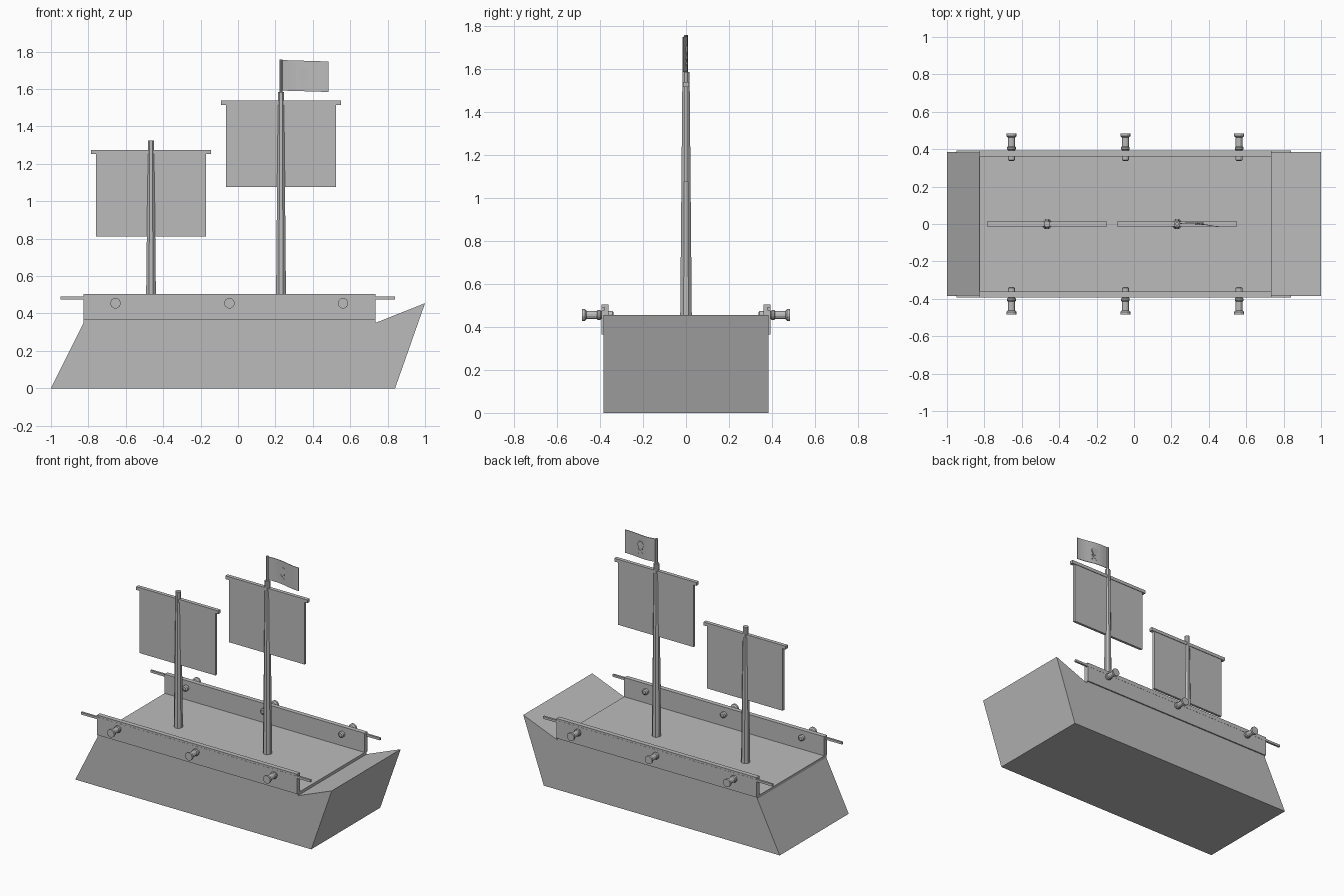
import bpy, bmesh, math
from mathutils import Matrix, Vector

if "Cube" in bpy.data.objects:
    bpy.data.objects.remove(bpy.data.objects["Cube"], do_unlink=True)

grey = bpy.data.materials.new("plain grey")
grey.use_nodes = True
colour = (0.5, 0.5, 0.5, 1)
grey.diffuse_color = colour
grey.node_tree.nodes["Principled BSDF"].inputs["Base Color"].default_value = colour


def finish(name, bm):
    bmesh.ops.recalc_face_normals(bm, faces=bm.faces)
    mesh = bpy.data.meshes.new(name)
    bm.to_mesh(mesh)
    bm.free()
    mesh.materials.append(grey)
    obj = bpy.data.objects.new(name, mesh)
    bpy.context.collection.objects.link(obj)
    return obj


def box(name, x, y, z):
    """Box from (low, high) ranges."""
    bm = bmesh.new()
    bmesh.ops.create_cube(bm, size=1)
    for v in bm.verts:
        v.co = [r[0] if c < 0 else r[1] for c, r in zip(v.co, (x, y, z))]
    return finish(name, bm)


def extrude_profile(name, points, y0, y1):
    """Closed x-z outline extruded along y."""
    bm = bmesh.new()
    face = bm.faces.new([bm.verts.new((x, y0, z)) for x, z in points])
    new = bmesh.ops.extrude_face_region(bm, geom=[face])["geom"]
    bmesh.ops.translate(bm, vec=(0, y1 - y0, 0),
                        verts=[g for g in new if isinstance(g, bmesh.types.BMVert)])
    return finish(name, bm)


def lathe(name, profile, sides, matrix):
    """Capped solid of revolution from (radius, height) pairs."""
    bm = bmesh.new()
    rings = [[bm.verts.new(matrix @ Vector((r * math.cos(a), r * math.sin(a), h)))
              for a in [math.tau * (i + 0.5) / sides for i in range(sides)]]
             for r, h in profile]
    for low, high in zip(rings, rings[1:]):
        for i in range(sides):
            j = (i + 1) % sides
            bm.faces.new((low[i], low[j], high[j], high[i]))
    bm.faces.new(rings[0][::-1])
    bm.faces.new(rings[-1])
    return finish(name, bm)


# Hull with raised bow, and deck slab
extrude_profile("hull", [(-1, 0), (0.84, 0), (1, 0.455), (0.735, 0.35), (-0.825, 0.35)],
                -0.384, 0.384)
box("deck", (-0.825, 0.735), (-0.384, 0.384), (0.345, 0.37))

# Bulwarks, rails and cannons on both sides
barrel = [(0.012, 0.337), (0.02, 0.343), (0.02, 0.395), (0.024, 0.4), (0.024, 0.41),
          (0.019, 0.415), (0.019, 0.462), (0.028, 0.47), (0.028, 0.484)]
for side, s in (("left", 1), ("right", -1)):
    def across(a, b):
        return tuple(sorted((s * a, s * b)))
    label = "back" if s > 0 else "front"
    box(label + "_bulwark", (-0.825, 0.735), across(0.361, 0.393), (0.365, 0.505))
    box(label + "_rail", (-0.95, 0.84), across(0.38, 0.394), (0.476, 0.492))
    for i, x in enumerate((-0.655, -0.046, 0.562)):
        turn = Matrix.Rotation(-s * math.pi / 2, 4, "X")
        lathe(f"{label}_cannon_{i + 1}", barrel, 12,
              Matrix.Translation((x, 0, 0.455)) @ turn)

# Masts, yards and sails
for label, x, top, yard_x, yard_z in (("aft", -0.465, 1.325, -0.465, 1.252),
                                      ("main", 0.23, 1.585, 0.23, 1.515)):
    lathe(label + "_mast", [(0.03, 0.36), (0.018, top)], 8, Matrix.Translation((x, 0, 0)))
    box(label + "_yard", (yard_x - 0.32, yard_x + 0.32), (-0.013, 0.013),
        (yard_z, yard_z + 0.023))
    box(label + "_sail", (yard_x - 0.295, yard_x + 0.295), (-0.009, 0.009),
        (yard_z - 0.44, yard_z))

# Flagpole and gently waving flag
lathe("flagpole", [(0.009, 1.57), (0.009, 1.757)], 8, Matrix.Translation((0.23, 0, 0)))


def wave(x):
    return 0.008 * math.sin((x - 0.23) * 20) - 0.03 * (x - 0.23)


bm = bmesh.new()
xs = [0.23 + 0.255 * i / 10 for i in range(11)]
columns = [[bm.verts.new((x, wave(x), z - 0.03 * (x - 0.23))) for z in (1.592, 1.755)]
           for x in xs]
for a, b in zip(columns, columns[1:]):
    bm.faces.new((a[0], b[0], b[1], a[1]))
flag = finish("flag", bm)
solid = flag.modifiers.new("thickness", "SOLIDIFY")
solid.thickness = 0.004
solid.offset = 0

# Raised skull and crossed bones on the flag
cx, cy = 0.35, wave(0.35)
lathe("flag_skull", [(0.024, -0.006), (0.024, 0.006)], 10,
      Matrix.Translation((cx, cy, 1.685)) @ Matrix.Rotation(math.pi / 2, 4, "X"))
box("flag_jaw", (cx - 0.013, cx + 0.013), (cy - 0.006, cy + 0.006), (1.652, 1.67))
for name, angle in (("flag_bone_a", 0.7), ("flag_bone_b", -0.7)):
    bone = box(name, (-0.026, 0.026), (-0.005, 0.005), (-0.004, 0.004))
    bone.location = (cx, cy, 1.635)
    bone.rotation_euler.y = angle
